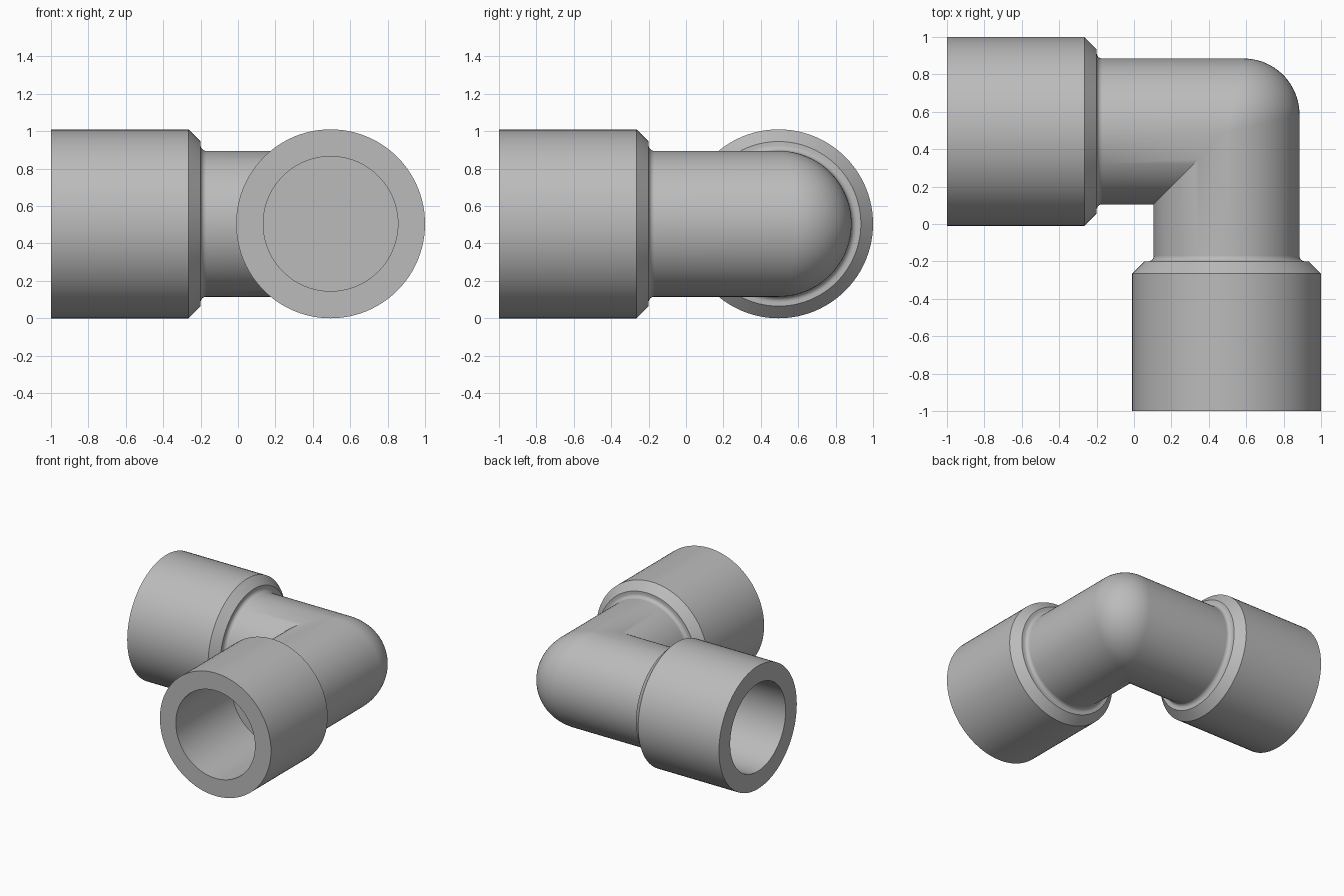
import bpy, bmesh
from math import sin, cos, pi
from mathutils import Vector

if "Cube" in bpy.data.objects:
    bpy.data.objects.remove(bpy.data.objects["Cube"], do_unlink=True)

SIDES = 96
AXIS = 0.495        # both pipe axes cross at x = y = AXIS
HEIGHT = 0.505      # height of the axes
SOCKET_R, PIPE_R, BORE_R = 0.505, 0.39, 0.36
BEND_R = 0.3        # rounding of the outer corner
NECK = -0.17        # where the socket meets the bend

grey = bpy.data.materials.new("plain grey")
grey.use_nodes = True
colour = (0.5, 0.5, 0.5, 1)
grey.diffuse_color = colour
grey.node_tree.nodes["Principled BSDF"].inputs["Base Color"].default_value = colour

ANGLES = [2 * pi * i / SIDES for i in range(SIDES)]


def ring(station, radius, along_x):
    """Circle of points around one of the two pipe axes."""
    points = []
    for t in ANGLES:
        across, z = AXIS + radius * cos(t), HEIGHT + radius * sin(t)
        points.append((station, across, z) if along_x else (across, station, z))
    return points


def corner_ring(f):
    """Ring in the mitre; its outer half sweeps round the rounded corner."""
    points = []
    for t in ANGLES:
        c, s = cos(t), sin(t)
        if c <= 1e-6:
            points.append((AXIS + PIPE_R * c, AXIS + PIPE_R * c, HEIGHT + PIPE_R * s))
            continue
        inner = PIPE_R - BEND_R
        centre = Vector((AXIS + inner * c, AXIS + inner * c, HEIGHT + inner * s))
        normal = Vector((c, 0, s)).slerp(Vector((0, c, s)), f)
        points.append(centre + BEND_R * normal)
    return points


def loft(name, rings):
    """Skin a row of rings and close both ends."""
    bm = bmesh.new()
    rows = [[bm.verts.new(p) for p in r] for r in rings]
    for a, b in zip(rows, rows[1:]):
        for i in range(SIDES):
            j = (i + 1) % SIDES
            bm.faces.new((a[i], a[j], b[j], b[i]))
    bm.faces.new(rows[0])
    bm.faces.new(rows[-1])
    bmesh.ops.remove_doubles(bm, verts=bm.verts, dist=1e-5)
    bmesh.ops.recalc_face_normals(bm, faces=bm.faces)
    mesh = bpy.data.meshes.new(name)
    bm.to_mesh(mesh)
    bm.free()
    mesh.materials.append(grey)
    obj = bpy.data.objects.new(name, mesh)
    bpy.context.collection.objects.link(obj)
    bpy.ops.object.select_all(action="DESELECT")
    obj.select_set(True)
    bpy.context.view_layer.objects.active = obj
    bpy.ops.object.shade_smooth_by_angle(angle=pi / 6)


# Socket: blind bore, rim, outer wall, chamfer and a small fillet at the neck
profile = [(-0.27, BORE_R), (-1, BORE_R), (-1, SOCKET_R), (-0.265, SOCKET_R), (-0.2, 0.44)]
fillet = 0.03
for k in range(9):
    a = k / 8 * pi / 2
    profile.append((NECK - fillet * cos(a), PIPE_R + fillet - fillet * sin(a)))

for name, along_x in (("front_socket", False), ("right_socket", True)):
    loft(name, [ring(s, r, along_x) for s, r in profile])

# Bend: two straight pipes, mitred inside and rounded outside
STEPS = 24
loft("elbow_bend",
     [ring(NECK, PIPE_R, False)]
     + [corner_ring(k / STEPS) for k in range(STEPS + 1)]
     + [ring(NECK, PIPE_R, True)])
